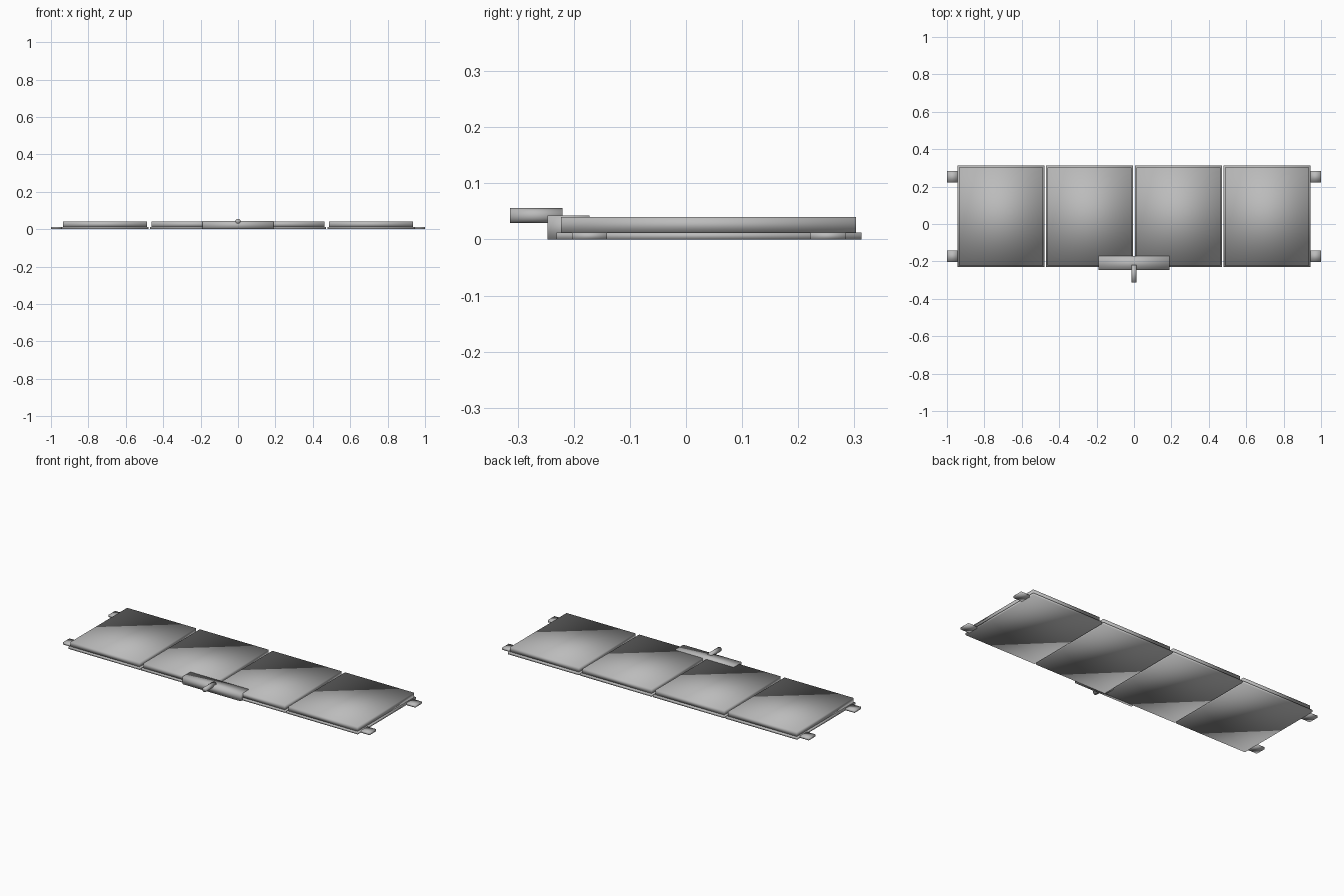
import bpy, math

if "Cube" in bpy.data.objects:
    bpy.data.objects.remove(bpy.data.objects["Cube"])

grey = bpy.data.materials.new("mid_grey")
grey.diffuse_color = (0.5, 0.5, 0.5, 1)
grey.use_nodes = True
grey.node_tree.nodes["Principled BSDF"].inputs["Base Color"].default_value = grey.diffuse_color


def finish(name):
    ob = bpy.context.object
    ob.name = name
    ob.data.materials.append(grey)
    bpy.ops.object.transform_apply(location=False, rotation=True, scale=True)
    bpy.ops.object.shade_smooth()   # soft shading runs over the box corners


def box(name, x, y, z):
    bpy.ops.mesh.primitive_cube_add(size=1, location=[sum(r) / 2 for r in (x, y, z)])
    bpy.context.object.scale = [r[1] - r[0] for r in (x, y, z)]
    finish(name)


# four folding panels, each a thin backing with a raised cell pad
for i in range(4):
    cx = (i - 1.5) * 0.4735
    box(f"backing_{i}", (cx - 0.2325, cx + 0.2325), (-0.231, 0.313), (0, 0.0125))
    box(f"pad_{i}", (cx - 0.2245, cx + 0.2245), (-0.223, 0.303), (0.0125, 0.04))

# fastening tabs at both ends
for s in (-1, 1):
    for y in ((-0.203, -0.141), (0.222, 0.284)):
        box("tab", sorted((s * 0.94, s * 1.0)), y, (0.0, 0.012))

# junction box and cable stub at the front
box("junction_box", (-0.19, 0.19), (-0.247, -0.172), (0, 0.043))
bpy.ops.mesh.primitive_cylinder_add(vertices=16, radius=0.0133, depth=0.094,
                                    location=(0, -0.267, 0.0423),
                                    rotation=(math.pi / 2, 0, 0))
finish("cable_stub")
